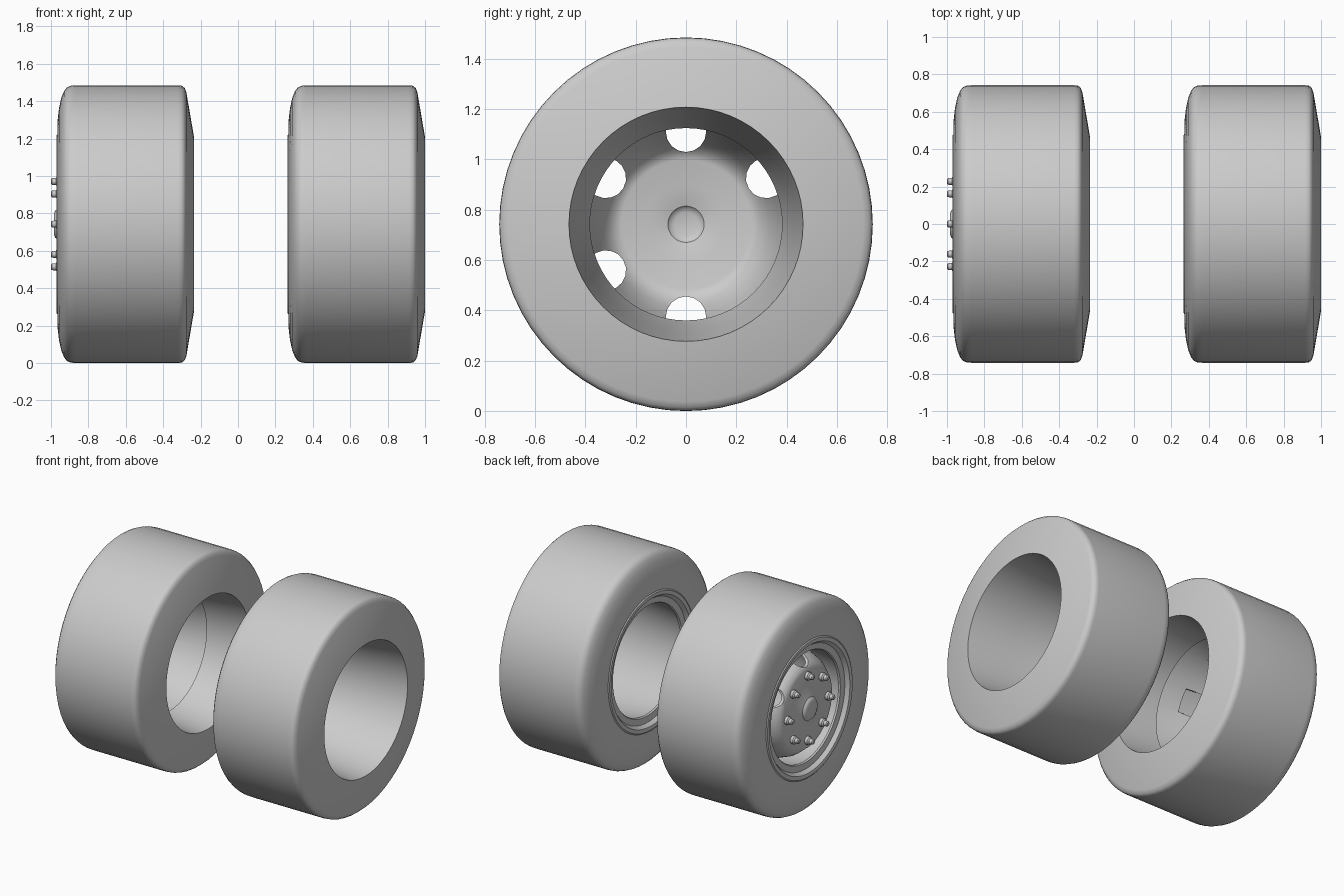
import bpy, bmesh, math
from mathutils import Vector

if "Cube" in bpy.data.objects:
    bpy.data.objects.remove(bpy.data.objects["Cube"])

CZ = 0.742          # axle height
STEP = 1.235        # spacing between the two wheels


def finish(obj, angle=35):
    bpy.ops.object.select_all(action='DESELECT')
    obj.select_set(True)
    bpy.context.view_layer.objects.active = obj
    bpy.ops.object.shade_smooth_by_angle(angle=math.radians(angle))


def lathe(name, profile, segs=64, closed=False, y=0.0, z=CZ):
    """Revolve (x, radius) points round an axis parallel to x."""
    bm = bmesh.new()
    vs = [bm.verts.new((x, 0, r)) for x, r in profile]
    es = [bm.edges.new(p) for p in zip(vs, vs[1:])]
    if closed:
        es.append(bm.edges.new((vs[-1], vs[0])))
    bmesh.ops.spin(bm, geom=vs + es, cent=(0, 0, 0), axis=(1, 0, 0),
                   angle=2 * math.pi, steps=segs, use_duplicate=False)
    bmesh.ops.remove_doubles(bm, verts=bm.verts, dist=1e-5)
    bmesh.ops.dissolve_degenerate(bm, edges=bm.edges, dist=1e-6)
    bmesh.ops.recalc_face_normals(bm, faces=bm.faces)
    me = bpy.data.meshes.new(name)
    bm.to_mesh(me)
    bm.free()
    obj = bpy.data.objects.new(name, me)
    obj.location = (0, y, z)
    bpy.context.collection.objects.link(obj)
    return obj


# Tyre and rim profiles (same for both wheels, closed together into one ring)
TYRE = [(-0.964, 0.47), (-0.964, 0.56), (-0.957, 0.62), (-0.945, 0.675),
        (-0.93, 0.712), (-0.915, 0.731), (-0.895, 0.740), (-0.87, 0.742),
        (-0.32, 0.742), (-0.30, 0.740), (-0.285, 0.728), (-0.276, 0.705),
        (-0.235, 0.465), (-0.26, 0.472)]
RIM = [(-0.235, 0.465), (-0.55, 0.429), (-0.90, 0.388), (-0.925, 0.382),
       (-0.935, 0.388), (-0.938, 0.41), (-0.941, 0.43), (-0.955, 0.44),
       (-0.967, 0.449), (-0.970, 0.46), (-0.970, 0.475), (-0.964, 0.483),
       (-0.95, 0.48), (-0.90, 0.44), (-0.55, 0.45)]

for side, dx in (("left", 0.0), ("right", STEP)):
    finish(lathe(side + "_tyre", [(x + dx, r) for x, r in TYRE], closed=True))
    finish(lathe(side + "_rim", [(x + dx, r) for x, r in RIM], closed=True))

# Dished wheel disc on the left wheel, with thickness
outer = [(-0.985, 0), (-0.984, 0.055), (-0.978, 0.072), (-0.968, 0.08),
         (-0.966, 0.09), (-0.945, 0.165), (-0.947, 0.265), (-0.938, 0.29),
         (-0.915, 0.314), (-0.88, 0.337), (-0.78, 0.374), (-0.55, 0.428)]
inner = [(x + 0.014, max(r - 0.008, 0)) for x, r in outer]
disc = lathe("wheel_disc", outer + inner[::-1])

# Six hand holes cut through the curved wall of the disc
bm = bmesh.new()
for i in range(6):
    a = math.radians(30 + 60 * i)
    geom = bmesh.ops.create_cone(bm, cap_ends=True, segments=16,
                                 radius1=0.08, radius2=0.08, depth=0.36)
    for v in geom["verts"]:
        u, w, h = v.co
        r = 0.367 + u
        v.co = Vector((h - 0.86,
                       r * math.cos(a) - w * math.sin(a),
                       r * math.sin(a) + w * math.cos(a)))
bmesh.ops.recalc_face_normals(bm, faces=bm.faces)
me = bpy.data.meshes.new("hole_cutter")
bm.to_mesh(me)
bm.free()
cutter = bpy.data.objects.new("hole_cutter", me)
cutter.location.z = CZ
cutter.hide_render = True
bpy.context.collection.objects.link(cutter)
mod = disc.modifiers.new("hand_holes", 'BOOLEAN')
mod.operation = 'DIFFERENCE'
mod.solver = 'EXACT'
mod.object = cutter
bpy.context.view_layer.objects.active = disc
disc.select_set(True)
bpy.ops.object.modifier_apply(modifier=mod.name)
bpy.data.objects.remove(cutter)
finish(disc)

# Eight lug nuts
NUT = [(-0.94, 0.028), (-0.966, 0.028), (-0.972, 0.022), (-0.974, 0.019),
       (-0.994, 0.018), (-1.0, 0.012), (-1.0, 0)]
for i in range(8):
    a = math.radians(45 * i)
    finish(lathe(f"lug_nut_{i + 1}", NUT, segs=12,
                 y=0.228 * math.cos(a), z=CZ + 0.228 * math.sin(a)))
